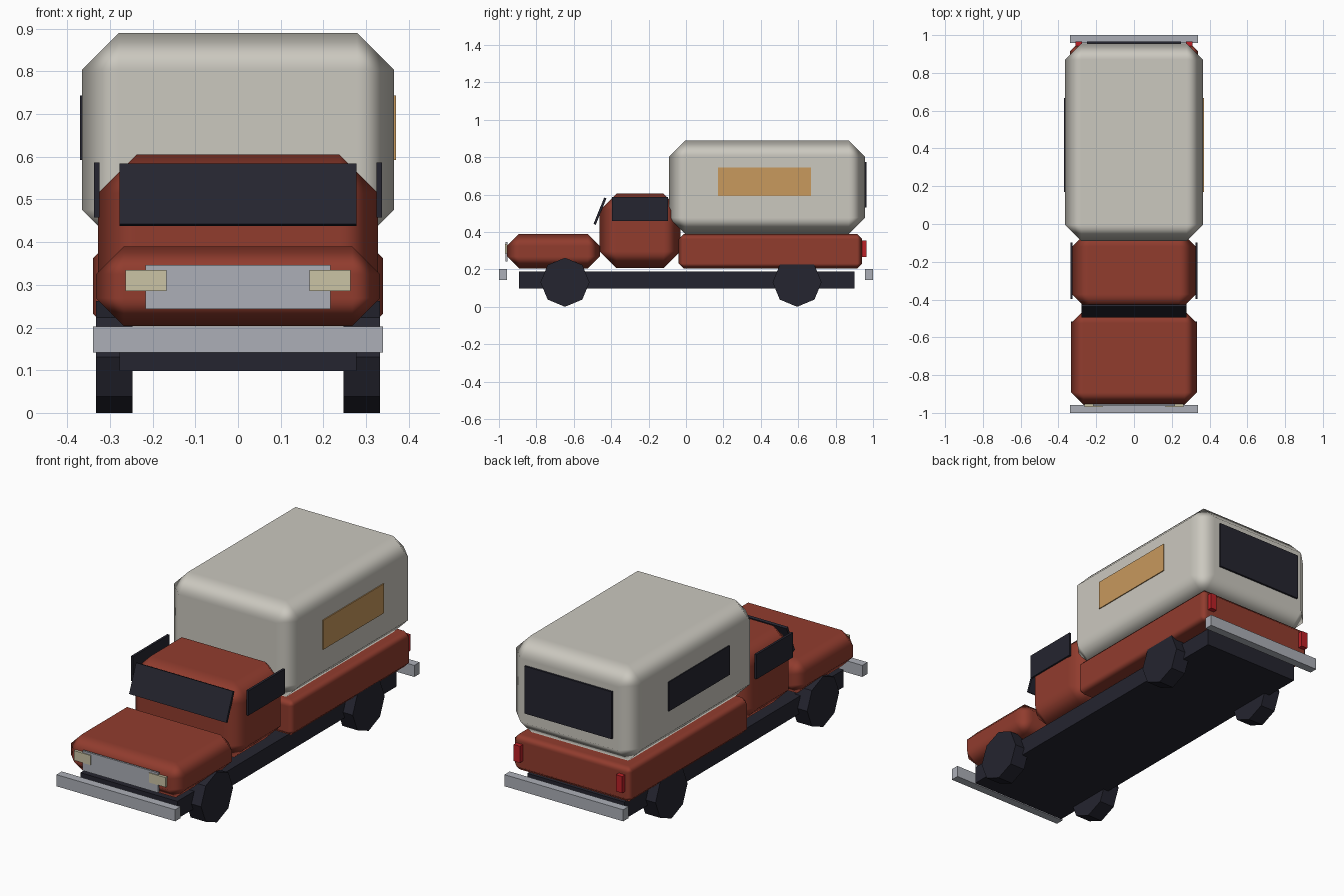
import bpy
import bmesh
import math
from mathutils import Matrix, Vector

cube = bpy.data.objects.get("Cube")
if cube:
    bpy.data.objects.remove(cube, do_unlink=True)


def material(name, colour):
    mat = bpy.data.materials.new(name)
    mat.use_nodes = True
    mat.diffuse_color = (*colour, 1)
    mat.node_tree.nodes["Principled BSDF"].inputs["Base Color"].default_value = (*colour, 1)
    return mat


RED = material("brick red paint", (0.283, 0.045, 0.027))
CREAM = material("cream shell", (0.597, 0.578, 0.521))
DARK = material("dark glass and rubber", (0.018, 0.018, 0.029))
METAL = material("pale metal", (0.413, 0.429, 0.474))
LAMP = material("warm lamp", (0.597, 0.552, 0.376))
ORANGE = material("orange panel", (0.578, 0.319, 0.109))
TAIL = material("tail lamp red", (0.5, 0.015, 0.02))


def make_object(name, bm, mat):
    mesh = bpy.data.meshes.new(name)
    bm.to_mesh(mesh)
    bm.free()
    mesh.materials.append(mat)
    obj = bpy.data.objects.new(name, mesh)
    bpy.context.collection.objects.link(obj)
    return obj


def box(name, mat, x, y, z, chamfer=0, rear_drop=0):
    """Box spanning the (min, max) ranges, with an optional soft chamfer and sloping top."""
    bm = bmesh.new()
    bmesh.ops.create_cube(bm, size=1)
    for v in bm.verts:
        v.co = Vector([r[0] if c < 0 else r[1] for c, r in zip(v.co, (x, y, z))])
        if rear_drop and v.co.y == y[1] and v.co.z == z[1]:
            v.co.z -= rear_drop
    obj = make_object(name, bm, mat)
    if chamfer:
        for face in obj.data.polygons:
            face.use_smooth = True
        bevel = obj.modifiers.new("chamfer", "BEVEL")
        bevel.width = chamfer
        bevel.segments = 1
        bevel.limit_method = 'NONE'
        bevel.harden_normals = True
    return obj


def wide(half):
    return (-half, half)


# Body
box("chassis", DARK, wide(0.278), (-0.893, 0.902), (0.098, 0.188))
box("hood", RED, wide(0.333), (-0.957, -0.46), (0.204, 0.39), 0.065)
box("cab", RED, wide(0.328), (-0.462, -0.03), (0.206, 0.605), 0.09)
box("bed", RED, wide(0.34), (-0.04, 0.942), (0.204, 0.39), 0.028)
box("camper_shell", CREAM, wide(0.365), (-0.09, 0.956), (0.39, 0.89), 0.086, 0.038)

# Front and rear fittings
box("front_bumper", METAL, wide(0.34), (-1, -0.957), (0.142, 0.202))
box("rear_bumper", METAL, wide(0.34), (0.957, 1), (0.142, 0.202))
box("grille", METAL, wide(0.217), (-0.964, -0.954), (0.243, 0.346))
box("rear_window", DARK, wide(0.25), (0.954, 0.966), (0.53, 0.775))

# Raked windshield
windshield = box("windshield", DARK, wide(0.278), wide(0.0065), wide(0.076))
windshield.data.transform(Matrix.Translation((0, -0.46, 0.511))
                          @ Matrix.Rotation(math.radians(-22), 4, 'X'))

# Camper side panels: orange on the left, glass on the right
box("left_camper_panel", ORANGE, (0.362, 0.37), (0.17, 0.667), (0.592, 0.744))
box("right_camper_window", DARK, (-0.37, -0.362), (0.17, 0.667), (0.592, 0.744))

# Mirrored parts
for side, s in (("left", 1), ("right", -1)):
    def span(a, b):
        return tuple(sorted((s * a, s * b)))

    box(side + "_cab_window", DARK, span(0.325, 0.337), (-0.396, -0.097), (0.458, 0.586))
    box(side + "_headlight", LAMP, span(0.168, 0.263), (-0.968, -0.954), (0.285, 0.335))
    box(side + "_tail_lamp", TAIL, span(0.275, 0.311), (0.94, 0.966), (0.267, 0.353))

    # Eight-sided wheels standing on a corner
    for end, y in (("front", -0.647), ("rear", 0.594)):
        bm = bmesh.new()
        bmesh.ops.create_cone(bm, cap_ends=True, segments=8, radius1=0.131,
                              radius2=0.131, depth=0.086)
        bm.transform(Matrix.Translation((s * 0.29, y, 0.131))
                     @ Matrix.Rotation(math.pi / 2, 4, 'Y'))
        make_object(f"{end}_{side}_wheel", bm, DARK)
